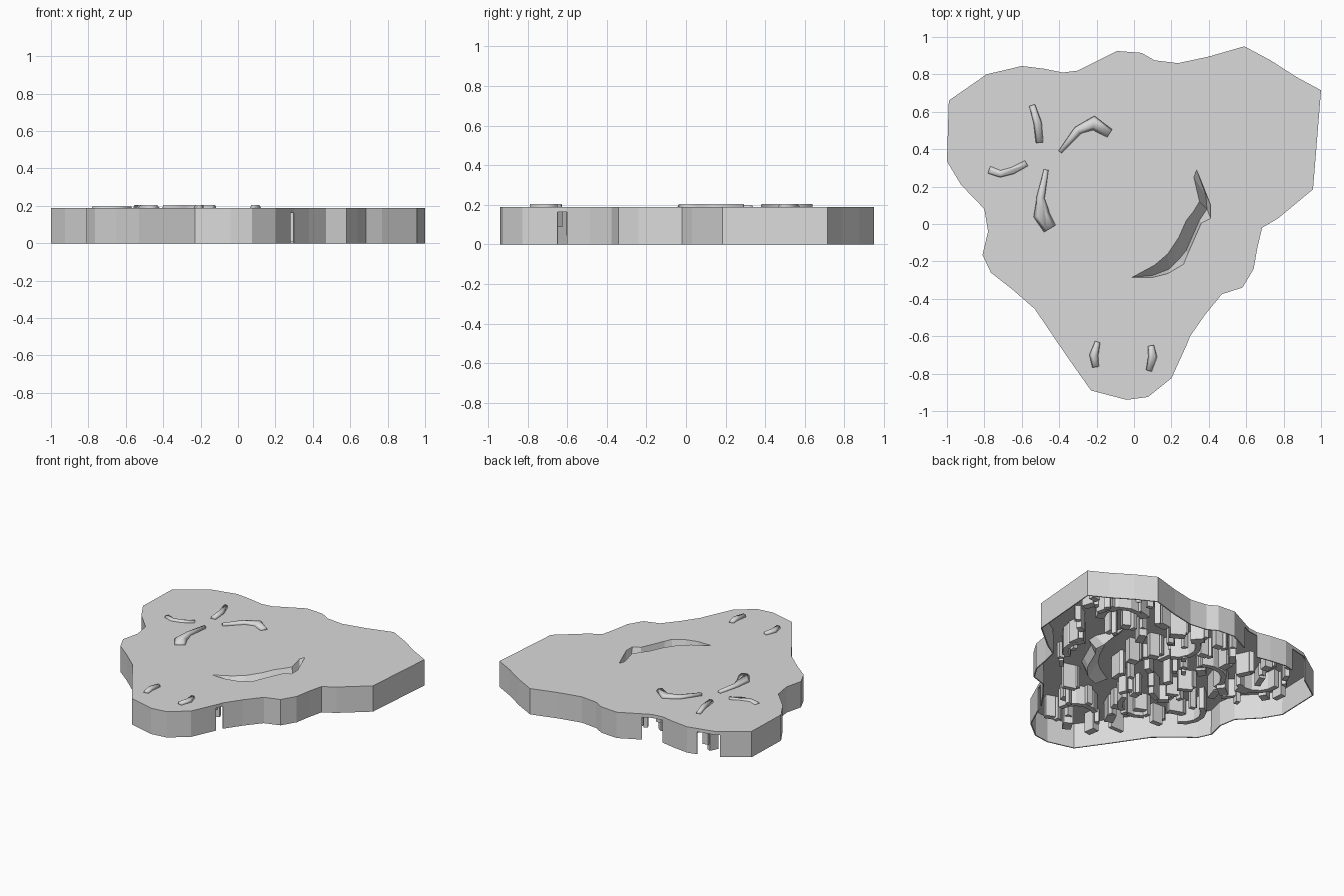
import bpy, bmesh, math, random
from mathutils import Vector, Matrix

random.seed(4)
if "Cube" in bpy.data.objects:
    bpy.data.objects.remove(bpy.data.objects["Cube"])

TOP = 0.188

stone = bpy.data.materials.new("grey stone")
stone.use_nodes = True
GREY = (0.7, 0.7, 0.7, 1)
stone.diffuse_color = GREY
stone.node_tree.nodes["Principled BSDF"].inputs["Base Color"].default_value = GREY


def finish(bm, name):
    mesh = bpy.data.meshes.new(name)
    bm.to_mesh(mesh)
    bm.free()
    mesh.materials.append(stone)
    obj = bpy.data.objects.new(name, mesh)
    bpy.context.collection.objects.link(obj)
    return obj


def ribbon(bm, path, z, scale=1):
    """Ring of vertices around a path of (x, y, half width) stations."""
    pts = [Vector(p[:2]) for p in path]
    left, right = [], []
    for i, p in enumerate(pts):
        along = (pts[min(i + 1, len(pts) - 1)] - pts[max(i - 1, 0)]).normalized()
        side = Vector((-along.y, along.x)) * path[i][2] * scale
        left.append(p + side)
        right.append(p - side)
    return [bm.verts.new((*p, z)) for p in right + left[::-1]]


def prism(bm, path, bottom, top, taper=1):
    """Solid following a path, its top narrowed by the taper."""
    base, cap = ribbon(bm, path, bottom), ribbon(bm, path, top, taper)
    bm.faces.new(base[::-1])
    bm.faces.new(cap)
    for i in range(len(base)):
        bm.faces.new((base[i - 1], base[i], cap[i], cap[i - 1]))
    bmesh.ops.recalc_face_normals(bm, faces=bm.faces)


# Slab outline, clockwise from the back right corner
outline = [
    (-.99, .66), (-.82, .778), (-.79, .80), (-.67, .828), (-.60, .845), (-.48, .83),
    (-.38, .81), (-.30, .82), (-.24, .85), (-.09, .925), (.04, .915), (.11, .875),
    (.235, .86), (.40, .895), (.59, .95), (.73, .875), (.87, .785), (1, .715),
    (.957, .185), (.77, .03), (.685, -.02), (.66, -.125), (.64, -.24), (.58, -.34),
    (.47, -.375), (.38, -.485), (.30, -.60), (.28, -.65), (.20, -.825), (.075, -.925),
    (-.04, -.94), (-.23, -.89), (-.35, -.72), (-.53, -.455), (-.65, -.35),
    (-.765, -.26), (-.81, -.165), (-.78, -.04), (-.80, .08), (-.925, .21), (-1, .335)]

# Crescent groove: upper rim, floor line and lower rim
start, end = (-.01, -.285), (.335, .29)
upper = [(.11, -.22), (.18, -.16), (.24, -.07), (.28, .02), (.32, .07), (.35, .12), (.32, .25)]
floor = [(.10, -.275), (.19, -.24), (.24, -.19), (.28, -.14), (.35, .02), (.39, .08), (.385, .15)]
lower = [(.10, -.285), (.18, -.265), (.265, -.215), (.285, -.165), (.36, .005), (.41, .03), (.41, .10)]

# Hollow slab: top sheet with the groove, and walls with a few openings
bm = bmesh.new()
rim = [bm.verts.new((x, y, TOP)) for x, y in outline]
a, b = [bm.verts.new((*p, TOP)) for p in (start, end)]
up = [a] + [bm.verts.new((*p, TOP)) for p in upper] + [b]
low = [a] + [bm.verts.new((*p, TOP)) for p in lower] + [b]
deep = [a] + [bm.verts.new((*p, TOP - .08)) for p in floor] + [b]
hole = up + low[-2:0:-1]
edges = [bm.edges.new((loop[i - 1], loop[i])) for loop in (rim, hole) for i in range(len(loop))]
bmesh.ops.triangle_fill(bm, edges=edges, use_beauty=True, use_dissolve=False)
for rail, other in ((up, deep), (deep, low)):
    for i in range(len(rail) - 1):
        quad = [rail[i], other[i], other[i + 1], rail[i + 1]]
        bm.faces.new(list(dict.fromkeys(quad)))


def wall(p, q, drop):
    c, d = [bm.verts.new((v.co.x, v.co.y, TOP - drop)) for v in (q, p)]
    bm.faces.new((p, q, c, d))


open_sides = {1, 2, 6, 7, 26}
for i, p in enumerate(rim):
    wall(p, rim[(i + 1) % len(rim)], .025 if i in open_sides else TOP)
bmesh.ops.remove_doubles(bm, verts=bm.verts, dist=.0001)
bmesh.ops.recalc_face_normals(bm, faces=bm.faces)
sheet = max(bm.faces, key=lambda f: f.calc_area() if abs(f.normal.z) > .9 else 0)
if sheet.normal.z < 0:
    bmesh.ops.reverse_faces(bm, faces=bm.faces)
slab = finish(bm, "slab")
solid = slab.modifiers.new("thin shell", "SOLIDIFY")
solid.thickness = .008
solid.offset = -1

# Raised ridges on the top
ridges = {
    "upper_ridge": [(-.545, .635, .018), (-.515, .54, .024), (-.505, .435, .022)],
    "broad_ridge": [(-.395, .385, .012), (-.30, .50, .026), (-.215, .54, .042), (-.13, .485, .028)],
    "side_ridge": [(-.775, .29, .024), (-.715, .268, .022), (-.65, .285, .022), (-.575, .325, .02)],
    "drop_ridge": [(-.47, .29, .014), (-.50, .14, .024), (-.495, .05, .048), (-.45, -.025, .04)],
    "right_tip_ridge": [(-.195, -.63, .016), (-.215, -.70, .026), (-.205, -.765, .02)],
    "left_tip_ridge": [(.09, -.65, .018), (.10, -.71, .026), (.08, -.785, .018)]}
for name, path in ridges.items():
    bm = bmesh.new()
    prism(bm, path, TOP - .004, .197 if name == "side_ridge" else .205, .5)
    ridge = finish(bm, name)
    for poly in ridge.data.polygons:
        poly.use_smooth = True


def inside(x, y):
    hit = False
    for (x1, y1), (x2, y2) in zip(outline, outline[1:] + outline[:1]):
        if (y1 > y) != (y2 > y) and x < x1 + (y - y1) * (x2 - x1) / (y2 - y1):
            hit = not hit
    return hit


def under_groove(x, y):
    return min(math.dist((x, y), p) for p in floor + upper) < .12


# Hanging pillars under the slab, each with a slimmer neighbour
bm = bmesh.new()


def pillar(x, y, w, d, length, turn):
    place = Matrix.Translation((x, y, TOP - .004 - length / 2)) @ Matrix.Rotation(turn, 4, "Z")
    bmesh.ops.create_cube(bm, size=1, matrix=place @ Matrix.Diagonal((w, d, length, 1)))


STEP = .17
for i in range(-6, 7):
    for j in range(-6, 7):
        x = i * STEP + random.uniform(-.05, .05)
        y = j * STEP + random.uniform(-.05, .05)
        corners = [(x + dx, y + dy) for dx in (-.075, .075) for dy in (-.075, .075)]
        if under_groove(x, y) or not all(inside(*c) for c in corners):
            continue
        turn = random.uniform(0, math.pi)
        pillar(x, y, random.uniform(.05, .11), random.uniform(.03, .06),
               random.uniform(.11, .18), turn)
        pillar(x + .05 * math.cos(turn), y + .05 * math.sin(turn), .03, .04,
               random.uniform(.09, .18), turn + .6)
finish(bm, "hanging_pillars")

# Curved partitions between the pillars
bm = bmesh.new()
for x, y, radius, begin in ((.6, .55, .17, 0), (.1, .55, .15, 2), (-.3, .3, .17, 1), (-.65, .5, .14, 3),
                            (.52, .1, .12, 5), (-.25, -.2, .16, 4), (-.5, -.1, .14, 2), (0, -.6, .13, 0)):
    arc = [(x + radius * math.cos(begin + .45 * k), y + radius * math.sin(begin + .45 * k), .018)
           for k in range(6)]
    prism(bm, arc, random.uniform(.01, .06), TOP - .004)
finish(bm, "curved_partitions")
